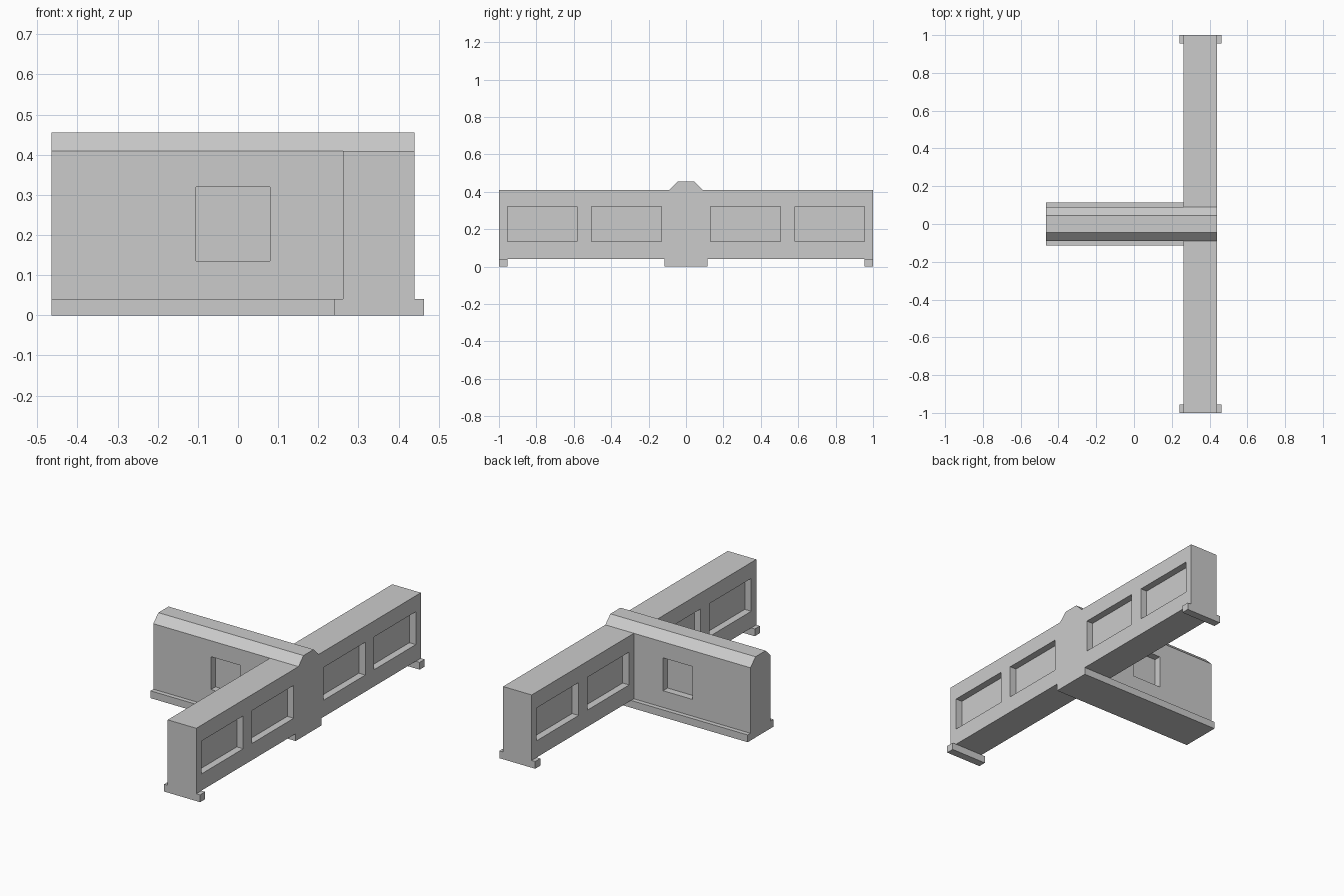
import bpy, bmesh

if "Cube" in bpy.data.objects:
    bpy.data.objects.remove(bpy.data.objects["Cube"])

X0, X1 = -0.465, 0.44      # stem wall ends
BX0, BX1 = 0.262, 0.44     # cross wall faces
Z0, Z1 = 0.041, 0.41       # wall body heights
WZ = (0.135, 0.32)         # recess heights
DEPTH = 0.04


def add_object(name, bm):
    bmesh.ops.recalc_face_normals(bm, faces=bm.faces)
    mesh = bpy.data.meshes.new(name)
    bm.to_mesh(mesh)
    bm.free()
    obj = bpy.data.objects.new(name, mesh)
    bpy.context.collection.objects.link(obj)
    return obj


def add_box(bm, x, y, z):
    verts = bmesh.ops.create_cube(bm, size=1)["verts"]
    for v in verts:
        v.co = [lo + (c + 0.5) * (hi - lo) for c, (lo, hi) in zip(v.co, (x, y, z))]


def box_object(name, x, y, z):
    bm = bmesh.new()
    add_box(bm, x, y, z)
    return add_object(name, bm)


def cut_recesses(obj, boxes):
    bm = bmesh.new()
    for b in boxes:
        add_box(bm, *b)
    cutter = add_object("recess_cutter", bm)
    cutter.hide_render = True
    mod = obj.modifiers.new("recesses", "BOOLEAN")
    mod.operation = "DIFFERENCE"
    mod.solver = "EXACT"
    mod.object = cutter
    # Bake the cut and drop the cutter
    deps = bpy.context.evaluated_depsgraph_get()
    mesh = bpy.data.meshes.new_from_object(obj.evaluated_get(deps))
    obj.modifiers.clear()
    obj.data = mesh
    bpy.data.objects.remove(cutter)


# Stem wall: stepped base and chamfered coping, extruded along x
half = [(0.115, 0), (0.115, Z0), (0.09, Z0), (0.09, Z1), (0.045, 0.455)]
profile = half + [(-y, z) for y, z in reversed(half)]
bm = bmesh.new()
face = bm.faces.new([bm.verts.new((X0, y, z)) for y, z in profile])
ext = bmesh.ops.extrude_face_region(bm, geom=[face], use_keep_orig=True)["geom"]
bmesh.ops.translate(bm, vec=(X1 - X0, 0, 0),
                    verts=[e for e in ext if isinstance(e, bmesh.types.BMVert)])
stem = add_object("stem_wall", bm)

# Square recess on each side of the stem wall
cut_recesses(stem, [((-0.105, 0.08), tuple(sorted((s * (0.09 - DEPTH), s * 0.2))), WZ)
                    for s in (-1, 1)])

# Two cross wall wings, each with recesses on both faces and an end foot
for s, side in ((-1, "front"), (1, "back")):
    def span(a, b):
        return tuple(sorted((s * a, s * b)))
    wing = box_object(side + "_wing_wall", (BX0, BX1), span(0.09, 1), (Z0, Z1))
    cut_recesses(wing, [(x, span(*y), WZ)
                        for x in ((BX0 - 0.1, BX0 + DEPTH), (BX1 - DEPTH, BX1 + 0.1))
                        for y in ((0.132, 0.505), (0.582, 0.955))])
    box_object(side + "_foot", (0.24, 0.464), span(0.955, 1), (0, Z0))
